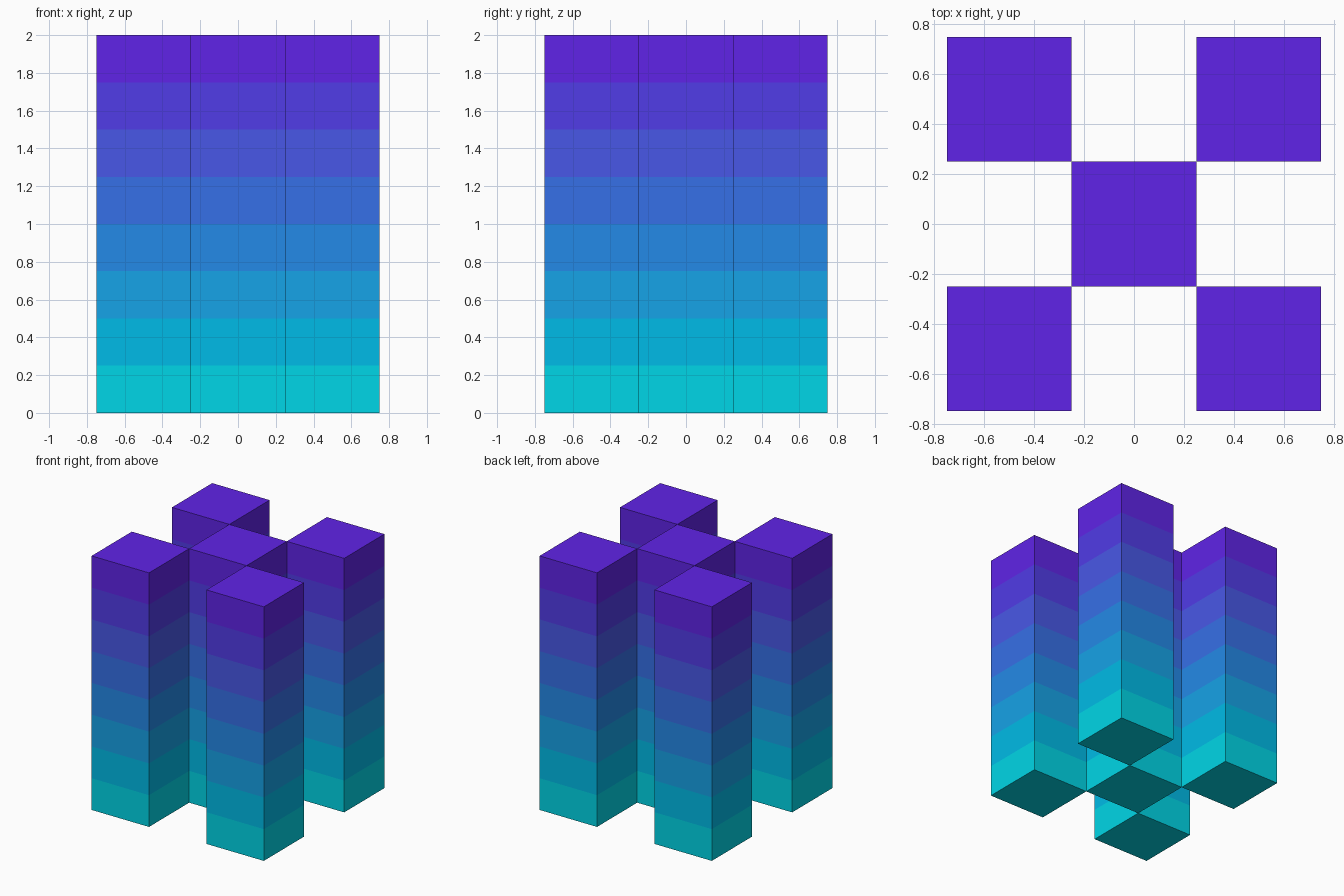
import bpy, bmesh
from mathutils import Matrix

if "Cube" in bpy.data.objects:
    bpy.data.objects.remove(bpy.data.objects["Cube"])

WIDTH, HEIGHT = 0.5, 2.0

# Band colours from bottom to top (sRGB, converted to linear below)
BANDS = [
    ("turquoise", (0, 215, 232)),
    ("cyan", (0, 188, 232)),
    ("sky_blue", (22, 163, 231)),
    ("azure", (36, 138, 232)),
    ("medium_blue", (54, 112, 231)),
    ("periwinkle", (73, 88, 232)),
    ("indigo", (81, 60, 231)),
    ("violet", (96, 36, 231)),
]
STEP = HEIGHT / len(BANDS)


def linear(v):
    c = v / 255
    return c / 12.92 if c <= 0.04045 else ((c + 0.055) / 1.055) ** 2.4


materials = []
for name, rgb in BANDS:
    mat = bpy.data.materials.new(name)
    mat.diffuse_color = (*[linear(v) for v in rgb], 1)
    mat.use_nodes = True
    mat.node_tree.nodes["Principled BSDF"].inputs["Base Color"].default_value = mat.diffuse_color
    materials.append(mat)


def banded_column(name, x, y):
    # Square column cut into equal bands, coloured by height
    bm = bmesh.new()
    bmesh.ops.create_cube(bm, size=1, matrix=Matrix.Translation((0, 0, HEIGHT / 2))
                          @ Matrix.Diagonal((WIDTH, WIDTH, HEIGHT, 1)))
    for i in range(1, len(BANDS)):
        bmesh.ops.bisect_plane(bm, geom=bm.verts[:] + bm.edges[:] + bm.faces[:],
                               plane_co=(0, 0, i * STEP), plane_no=(0, 0, 1))
    for f in bm.faces:
        z = f.calc_center_median().z
        f.material_index = min(int(z / STEP), len(BANDS) - 1)
    mesh = bpy.data.meshes.new(name)
    bm.to_mesh(mesh)
    bm.free()
    for mat in materials:
        mesh.materials.append(mat)
    obj = bpy.data.objects.new(name, mesh)
    obj.location = (x, y, 0)
    bpy.context.collection.objects.link(obj)


# Centre column and four columns touching its corners
banded_column("centre_column", 0, 0)
for side, sx in (("left", -1), ("right", 1)):
    for end, sy in (("front", -1), ("back", 1)):
        banded_column(f"{end}_{side}_column", sx * WIDTH, sy * WIDTH)
